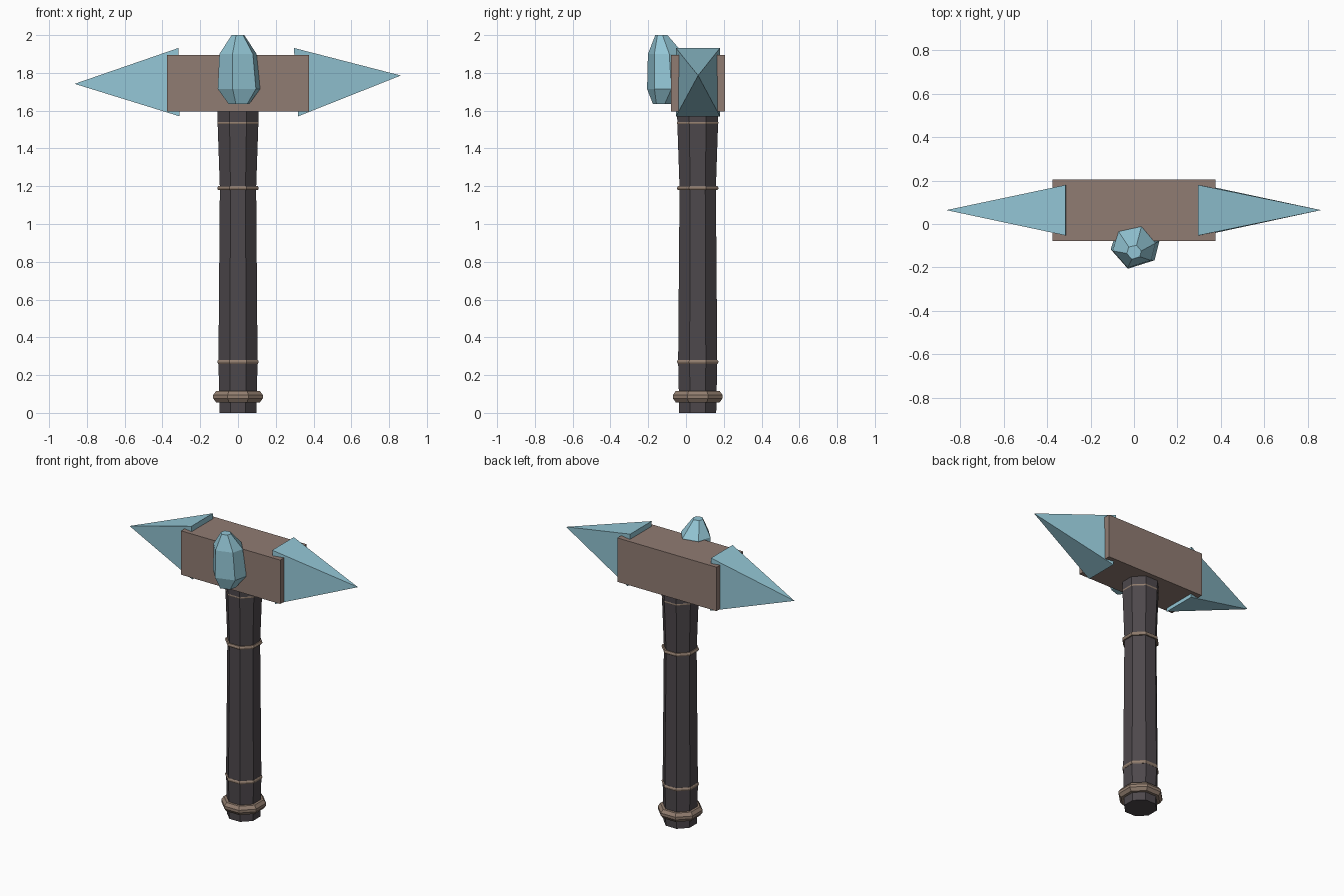
import bpy, bmesh
from math import radians, sin, cos, pi
from mathutils import Vector

if "Cube" in bpy.data.objects:
    bpy.data.objects.remove(bpy.data.objects["Cube"])


def material(name, rgb):
    m = bpy.data.materials.new(name)
    m.diffuse_color = (*rgb, 1)
    m.use_nodes = True
    m.node_tree.nodes["Principled BSDF"].inputs["Base Color"].default_value = m.diffuse_color
    return m


ICE = material("pale_blue_crystal", (0.29, 0.56, 0.66))
BROWN = material("brown_metal", (0.28, 0.20, 0.17))
TAN = material("tan_band", (0.29, 0.21, 0.16))
DARK = material("dark_grip", (0.075, 0.065, 0.072))
AXIS_Y = 0.062
OCT = [pi / 8 + i * pi / 4 for i in range(8)]


def finish(bm, name, mat):
    bmesh.ops.recalc_face_normals(bm, faces=bm.faces)
    me = bpy.data.meshes.new(name)
    bm.to_mesh(me)
    bm.free()
    me.materials.append(mat)
    ob = bpy.data.objects.new(name, me)
    bpy.context.collection.objects.link(ob)
    return ob


def loft(name, rings, mat, angles=OCT, closed=False):
    """Join rings (x, y, z, radius); cap the ends, or close into a band."""
    bm = bmesh.new()
    loops = [[bm.verts.new((x + r * cos(a), y + r * sin(a), z)) for a in angles]
             for x, y, z, r in rings]
    n = len(angles)
    pairs = list(zip(loops, loops[1:]))
    if closed:
        pairs.append((loops[-1], loops[0]))
    else:
        bm.faces.new(loops[0])
        bm.faces.new(loops[-1])
    for a, b in pairs:
        for i in range(n):
            j = (i + 1) % n
            bm.faces.new((a[i], a[j], b[j], b[i]))
    return finish(bm, name, mat)


# Octagonal handle, flaring towards the head
profile = [(0, 0.106), (0.1, 0.108), (0.27, 0.112), (1.19, 0.104),
           (1.54, 0.117), (1.65, 0.119)]
loft("handle", [(0, AXIS_Y, z, r) for z, r in profile], DARK)


# Bands around the handle
def band(name, z, inner, mid, outer, h):
    pts = [(-h, inner), (-h, mid), (-h * 0.3, outer), (h * 0.3, outer),
           (h, mid), (h, inner)]
    loft(name, [(0, AXIS_Y, z + dz, r) for dz, r in pts], TAN, closed=True)


band("pommel_ring", 0.086, 0.09, 0.126, 0.142, 0.03)
for k, z in enumerate((0.27, 1.19, 1.535)):
    band(f"thin_band_{k + 1}", z, 0.09, 0.113, 0.118, 0.011)

# Head block
bm = bmesh.new()
bmesh.ops.create_cube(bm, size=1)
for v in bm.verts:
    v.co = Vector((v.co.x * 0.75, v.co.y * 0.285 + 0.0635, v.co.z * 0.3 + 1.745))
finish(bm, "head_block", BROWN)


# Four-sided crystal spikes on both ends
def spike(name, x_top, x_bottom, tip):
    bm = bmesh.new()
    y0, y1 = -0.053, 0.18
    base = [bm.verts.new(p) for p in ((x_top, y0, 1.932), (x_top, y1, 1.932),
                                      (x_bottom, y1, 1.57), (x_bottom, y0, 1.57))]
    apex = bm.verts.new(tip)
    bm.faces.new(base)
    for i in range(4):
        bm.faces.new((base[i], base[(i + 1) % 4], apex))
    finish(bm, name, ICE)


spike("spike_right", 0.296, 0.318, (0.862, 0.064, 1.786))
spike("spike_left", -0.315, -0.309, (-0.865, 0.064, 1.742))

# Faceted gem on the front of the head
gem_angles = [radians(a) for a in (-107, -38, 10, 70, 135, 190)]
loft("front_gem", [(0.005, -0.122, 1.636, 0.056), (0.005, -0.097, 1.715, 0.114),
                   (0.0, -0.106, 1.9, 0.1), (0.0, -0.13, 2.0, 0.034)],
     ICE, gem_angles)
